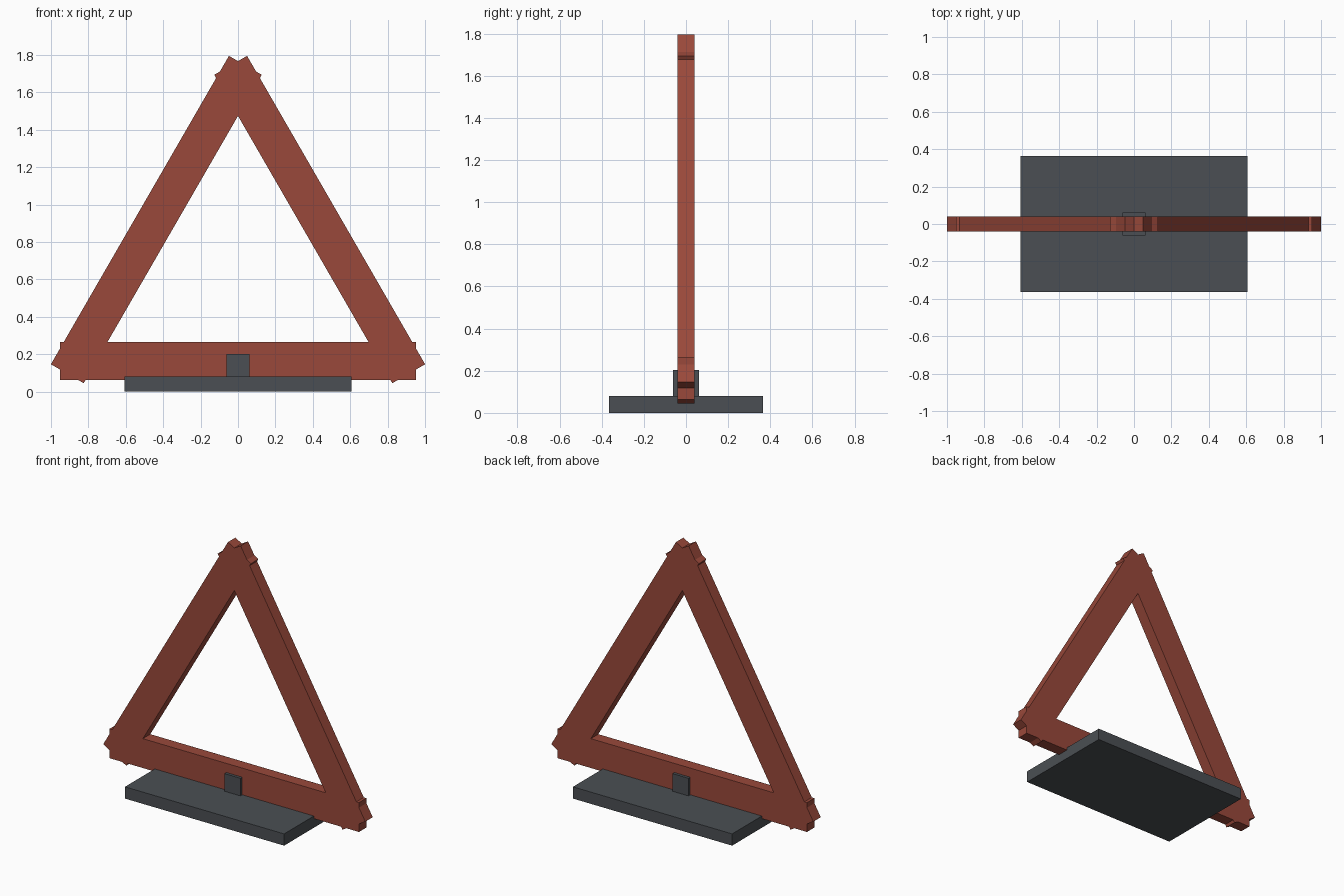
import bpy
import math
from mathutils import Matrix

if "Cube" in bpy.data.objects:
    bpy.data.objects.remove(bpy.data.objects["Cube"])


def material(name, color):
    m = bpy.data.materials.new(name)
    m.diffuse_color = (*color, 1)
    m.use_nodes = True
    m.node_tree.nodes["Principled BSDF"].inputs["Base Color"].default_value = m.diffuse_color
    return m


RED = material("brick red", (0.32, 0.066, 0.043))
GREY = material("dark grey", (0.07, 0.078, 0.087))


def box(name, size, loc, mat, angle=0):
    """Box with the given size, turned about the y axis."""
    bpy.ops.mesh.primitive_cube_add(size=1)
    ob = bpy.context.object
    ob.name = name
    ob.data.transform(Matrix.Diagonal((*size, 1)))
    ob.location = loc
    ob.rotation_euler = (0, angle, 0)
    ob.data.materials.append(mat)
    return ob


# Weighted base and the post that holds the triangle
box("base", (1.215, 0.729, 0.081), (0, 0, 0.0405), GREY)
box("post", (0.1215, 0.1215, 0.1625), (0, 0, 0.12125), GREY)

# Three equal bars crossing at the corners of an equilateral triangle
BAR = (1.904, 0.081, 0.2025)
SIDE_X, BOTTOM_Z = 0.4367, 0.164
box("bottom_bar", BAR, (0, 0, BOTTOM_Z), RED)
for side, name in ((-1, "left_bar"), (1, "right_bar")):
    box(name, BAR, (side * SIDE_X, 0, BOTTOM_Z + SIDE_X * math.sqrt(3)),
        RED, side * math.radians(60))
